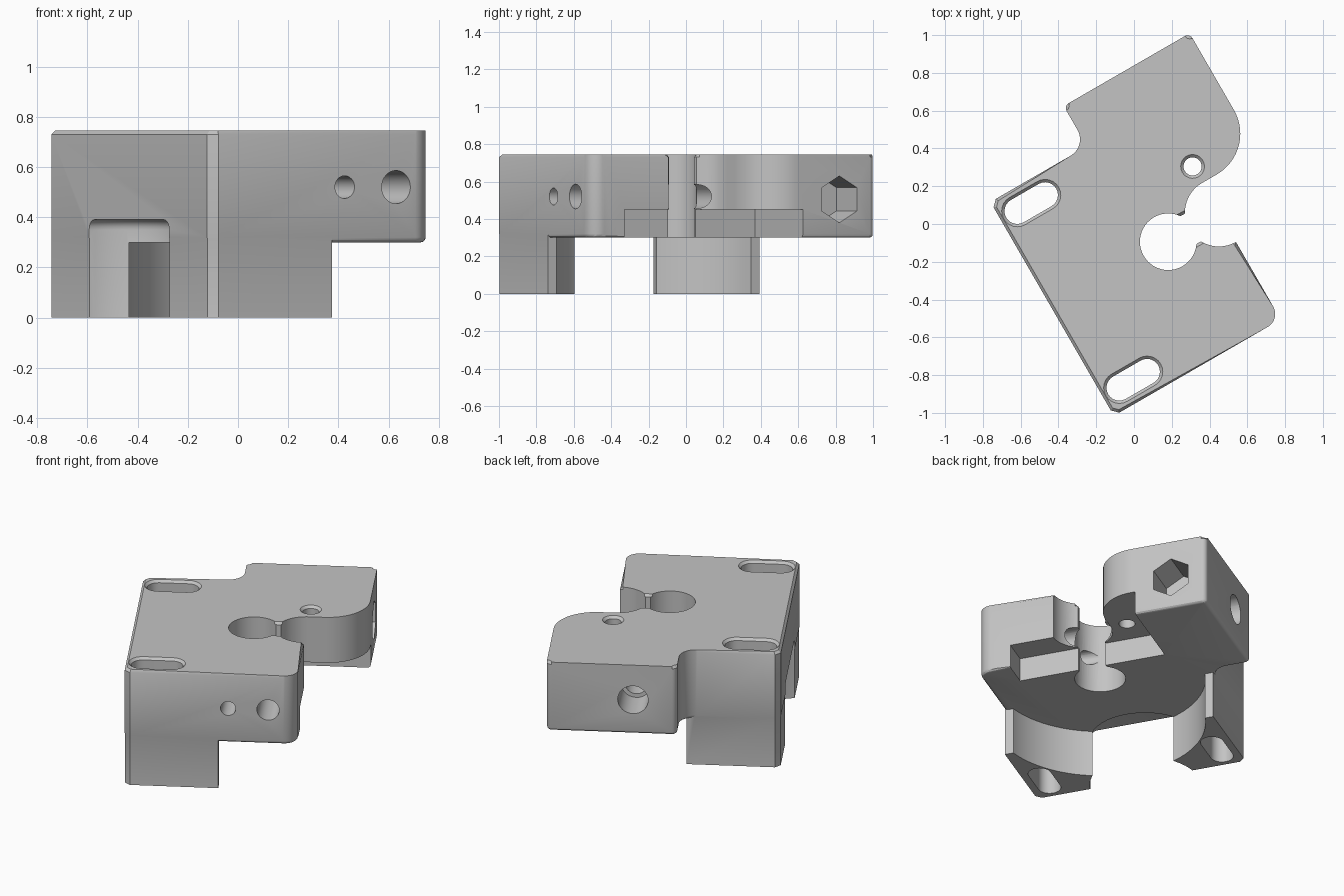
import bpy, bmesh, math
from mathutils import Matrix

if "Cube" in bpy.data.objects:
    bpy.data.objects.remove(bpy.data.objects["Cube"])

TOP, FLOOR, MID = 0.745, 0.3, -0.172   # top face, plate underside, symmetry line

grey = bpy.data.materials.new("plain_grey")
grey.use_nodes = True
grey.diffuse_color = (0.55, 0.55, 0.55, 1)
grey.node_tree.nodes["Principled BSDF"].inputs["Base Color"].default_value = (0.55, 0.55, 0.55, 1)


def arc(cx, cy, r, a0, a1, n=12):
    angles = [math.radians(a0 + (a1 - a0) * i / n) for i in range(n + 1)]
    return [(cx + r * math.cos(a), cy + r * math.sin(a)) for a in angles]


def circle(cx, cy, r, n=48):
    return arc(cx, cy, r, 0, 360, n)[:-1]


def slot(cx, cy, r, half=0.085):
    return arc(cx + half, cy, r, -90, 90) + arc(cx - half, cy, r, 90, 270)


def box(x0, x1, y0, y1):
    return [(x0, y0), (x1, y0), (x1, y1), (x0, y1)]


def loft(name, rings, matrix=None, edge_rule=None):
    """Solid through a stack of (z, outline) rings; edge_rule gives bevel widths."""
    bm = bmesh.new()
    loops = [[bm.verts.new((x, y, z)) for x, y in pts] for z, pts in rings]
    n = len(loops[0])
    for a, b in zip(loops, loops[1:]):
        for i in range(n):
            j = (i + 1) % n
            bm.faces.new((a[i], a[j], b[j], b[i]))
    bm.faces.new(loops[0][::-1])
    bm.faces.new(loops[-1])
    if edge_rule:
        for width in (0.015, 0.02):
            edges = [e for e in bm.edges if edge_rule(e) == width]
            bmesh.ops.bevel(bm, geom=edges, offset=width, affect='EDGES',
                            segments=1 if width == 0.015 else 3, profile=0.5)
    bmesh.ops.recalc_face_normals(bm, faces=bm.faces[:])
    if matrix:
        bm.transform(matrix)
    mesh = bpy.data.meshes.new(name)
    bm.to_mesh(mesh)
    bm.free()
    mesh.materials.append(grey)
    obj = bpy.data.objects.new(name, mesh)
    bpy.context.collection.objects.link(obj)
    return obj


def combine(target, tool, operation='DIFFERENCE'):
    mod = target.modifiers.new("join", 'BOOLEAN')
    mod.operation, mod.solver, mod.object = operation, 'EXACT', tool
    bpy.context.view_layer.objects.active = target
    bpy.ops.object.modifier_apply(modifier=mod.name)
    bpy.data.objects.remove(tool)


# Plate outline with two arms, clamp bore, neck and side bite
neck = 0.085
bite = 180 - math.degrees(math.asin(neck / 0.18))
bore = math.degrees(math.asin(neck / 0.15))
outline = [(-0.567, -0.826)]
outline += arc(0.34, -0.746, 0.08, -90, 0)
outline += arc(0.42, MID, 0.18, -90, -bite)
outline += arc(0.11, MID, 0.15, -bore, bore - 360, 40)
outline += arc(0.42, MID, 0.18, bite, 90)
outline += arc(0.51, 0.258, 0.25, -90, 0, 18)
outline += arc(0.73, 0.697, 0.03, 0, 90, 5)
outline += arc(0.02, 0.697, 0.03, 90, 180, 5)
outline += arc(-0.11, 0.581, 0.1, 0, -90)
outline += [(-0.567, 0.481), (-0.6, 0.448), (-0.6, -0.793)]


def plate_edges(e):
    a, b = e.verts[0].co, e.verts[1].co
    if min(a.z, b.z) > TOP - 0.001:
        return 0.015
    if max(a.z, b.z) < FLOOR + 0.001 and min(abs(a.y - MID), abs(b.y - MID)) > 0.4:
        return 0.02
    return 0


body = loft("clamp_body", [(FLOOR, outline), (TOP, outline)], edge_rule=plate_edges)

# Two legs left over around a large round clearance
d = 0.001
foot = [(-0.567, -0.826 + d), (-0.045, -0.826 + d), (-0.045, 0.481 - d),
        (-0.567, 0.481 - d), (-0.6 + d, 0.448), (-0.6 + d, -0.793)]
legs = loft("legs", [(0, foot), (0.42, foot)])
clearance = circle(0.11, MID, 0.62, 96)
combine(legs, loft("clearance", [(-0.1, clearance), (FLOOR + d, clearance)]))
combine(body, legs, 'UNION')

# Round pocket with a soft top edge in the long side
rings = [(-0.1, circle(-0.66, MID, 0.325))]
for i in range(6):
    t = math.radians(18 * i)
    rings.append((0.35 + 0.04 * math.sin(t), circle(-0.66, MID, 0.285 + 0.04 * math.cos(t))))
combine(body, loft("side_pocket", rings))

# Step under the two arms
step = box(0.25, 1, MID - 0.45, MID + 0.455)
combine(body, loft("arm_step", [(0.1, step), (0.45, step)]))

# Mounting slots and arm hole, each with a flared mouth
flare = [(-0.1, 0), (TOP - 0.015, 0), (TOP + 0.015, 0.03)]
for side in (-1, 1):
    combine(body, loft("mount_slot", [(z, slot(-0.416, MID + side * 0.54, 0.068 + f)) for z, f in flare]))
combine(body, loft("arm_hole", [(z, circle(0.421, 0.109, 0.048 + f, 32)) for z, f in flare]))

# Cross holes running along the length, with a wider mouth at the back
along = Matrix.Rotation(math.radians(-90), 4, 'X')
for x, r, start, end in ((0.014, 0.045, -1, MID), (0.25, 0.066, -1, 1), (0.25, 0.09, 0.5, 1)):
    ring = circle(0, 0, r, 32)
    place = Matrix.Translation((x, 0, 0.52)) @ along
    combine(body, loft("cross_hole", [(start, ring), (end, ring)], place))

# Hexagonal nut pocket in the end of the long arm
hexagon = circle(0, 0, 0.125, 6)
place = Matrix.Translation((0, 0.508, 0.505)) @ Matrix.Rotation(math.radians(90), 4, 'Y')
combine(body, loft("nut_pocket", [(0.54, hexagon), (0.9, hexagon)], place))

# Turn the finished part and shade it
body.data.transform(Matrix.Rotation(math.radians(30), 4, 'Z'))
bpy.ops.object.select_all(action='DESELECT')
body.select_set(True)
bpy.context.view_layer.objects.active = body
bpy.ops.object.shade_smooth_by_angle(angle=math.radians(30))
